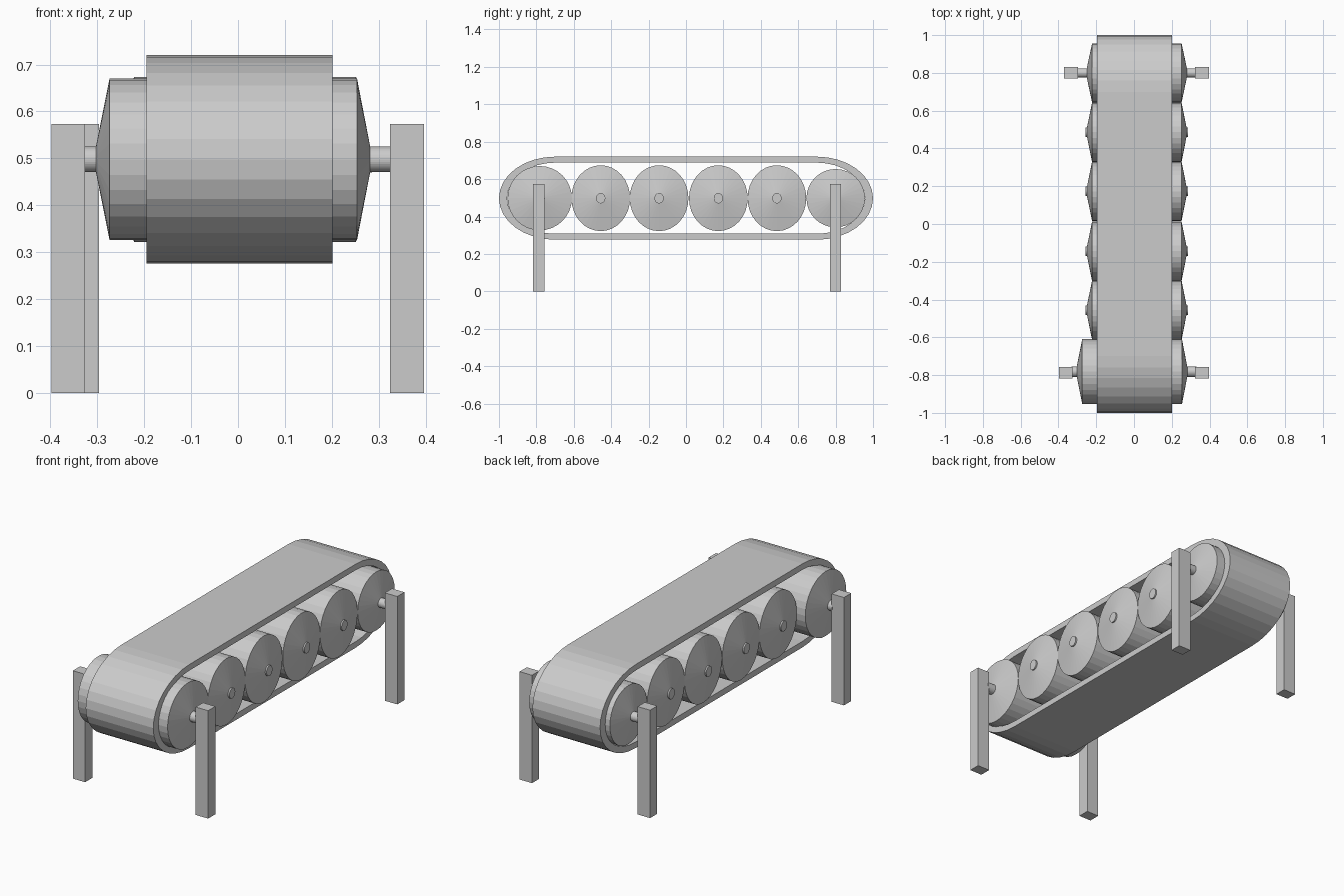
import bpy, bmesh, math

if "Cube" in bpy.data.objects:
    bpy.data.objects.remove(bpy.data.objects["Cube"])

ZC = 0.498   # height of the roller axes


def finish(name, bm):
    bmesh.ops.recalc_face_normals(bm, faces=bm.faces)
    me = bpy.data.meshes.new(name)
    bm.to_mesh(me)
    bm.free()
    ob = bpy.data.objects.new(name, me)
    bpy.context.collection.objects.link(ob)
    return ob


def roller(name, y, ry, rz, body, cone, shaft, n=32):
    """Lathe along x: shaft end, cone, drum, cone, shaft end. Pairs are (left, right) x values."""
    s = 0.155
    prof = [(shaft[0], 0.157), (cone[0], 0.157), (body[0], 1), (body[1], 1),
            (cone[1], 0.157), (shaft[1], 0.157)]
    bm = bmesh.new()
    rings = [[bm.verts.new((x, y + ry * f * math.cos(2 * math.pi * i / n),
                            ZC + rz * f * math.sin(2 * math.pi * i / n)))
              for i in range(n)] for x, f in prof]
    for a, b in zip(rings, rings[1:]):
        for i in range(n):
            j = (i + 1) % n
            bm.faces.new((a[i], a[j], b[j], b[i]))
    bm.faces.new(rings[0])
    bm.faces.new(rings[-1])
    return finish(name, bm)


def leg(name, x0, x1, y0, y1, h=0.573):
    bm = bmesh.new()
    bmesh.ops.create_cube(bm, size=1)
    for v in bm.verts:
        v.co = (x0 if v.co.x < 0 else x1, y0 if v.co.y < 0 else y1, 0 if v.co.z < 0 else h)
    return finish(name, bm)


def loop_points(ry, rz, flat=0.70, n=16):
    """Stadium outline with elliptical ends."""
    pts = []
    for side in (1, -1):
        for i in range(n + 1):
            a = -math.pi / 2 + math.pi * i / n
            pts.append((side * (flat + ry * math.cos(a)), ZC + side * rz * math.sin(a)))
    return pts


# Belt: hollow loop swept across x
bm = bmesh.new()
loops = [[bm.verts.new((x, y, z)) for y, z in loop_points(ry, rz)]
         for x, ry, rz in ((-0.195, 0.30, 0.222), (0.202, 0.30, 0.222),
                           (0.202, 0.257, 0.190), (-0.195, 0.257, 0.190))]
for k in range(4):
    a, b = loops[k], loops[(k + 1) % 4]
    for i in range(len(a)):
        j = (i + 1) % len(a)
        bm.faces.new((a[i], a[j], b[j], b[i]))
finish("belt", bm)

# End rollers with shafts reaching the legs
roller("front_roller", -0.782, 0.172, 0.172, (-0.274, 0.254), (-0.303, 0.282), (-0.33, 0.33))
roller("back_roller", 0.80, 0.156, 0.156, (-0.222, 0.252), (-0.25, 0.28), (-0.302, 0.33))

# Middle rollers with short shaft stubs
for i, y in enumerate((-0.456, -0.144, 0.173, 0.486)):
    roller(f"middle_roller_{i + 1}", y, 0.157, 0.176, (-0.222, 0.252), (-0.249, 0.278), (-0.257, 0.286))

# Legs
leg("front_left_leg", -0.398, -0.326, -0.818, -0.757)
leg("front_right_leg", 0.324, 0.397, -0.818, -0.757)
leg("back_left_leg", -0.370, -0.297, 0.77, 0.83)
leg("back_right_leg", 0.324, 0.397, 0.77, 0.83)
